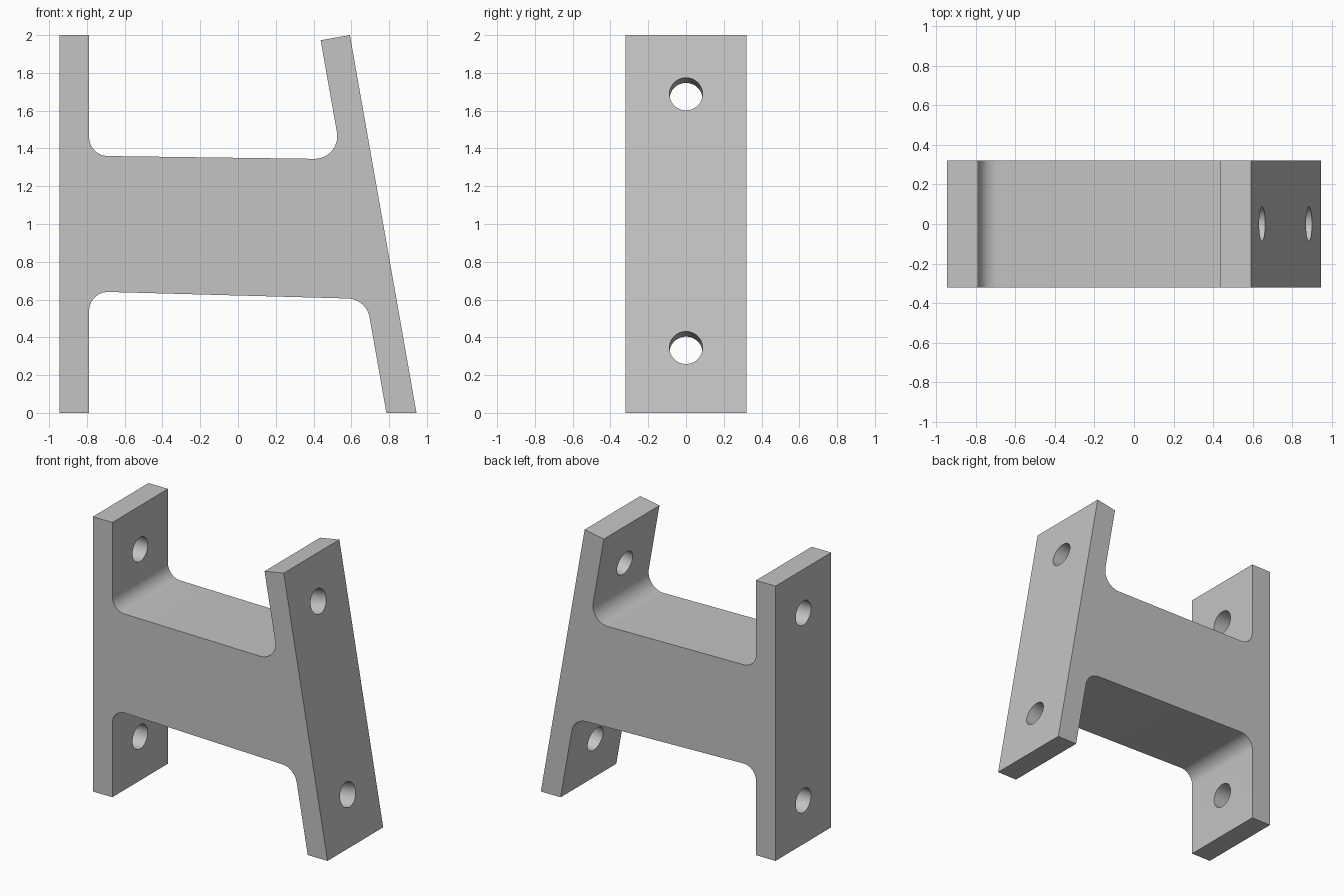
import bpy
import bmesh
import math
from mathutils import Vector

cube = bpy.data.objects.get("Cube")
if cube:
    bpy.data.objects.remove(cube, do_unlink=True)

HALF_DEPTH = 0.32
HALF_WIDTH = 0.945
THICK = 0.157
TILT = math.radians(10)
HOLE_R = 0.0875

grey = bpy.data.materials.new("plain grey")
grey.use_nodes = True
colour = (0.55, 0.55, 0.55, 1)
grey.diffuse_color = colour
grey.node_tree.nodes["Principled BSDF"].inputs["Base Color"].default_value = colour


def outer_x(z):
    """Outer face of the leaning plate."""
    return HALF_WIDTH - math.tan(TILT) * z


def inner_x(z):
    """Inner face of the leaning plate."""
    return outer_x(z) - THICK / math.cos(TILT)


def fillet(prev, corner, nxt, r, steps=14):
    """Points of a rounded corner."""
    c = Vector(corner)
    a = (Vector(prev) - c).normalized()
    b = (Vector(nxt) - c).normalized()
    half = a.angle(b) / 2
    centre = c + (a + b).normalized() * (r / math.sin(half))
    start = c + a * (r / math.tan(half)) - centre
    end = c + b * (r / math.tan(half)) - centre
    sweep = start.angle(end)
    return [centre + (start * math.sin((1 - i / steps) * sweep)
                      + end * math.sin(i / steps * sweep)) / math.sin(sweep)
            for i in range(steps + 1)]


# Side profile: (x, z, fillet radius), counter-clockwise
left_in = -HALF_WIDTH + THICK
profile = [
    (-HALF_WIDTH, 0, 0), (left_in, 0, 0),
    (left_in, 0.643, 0.1), (inner_x(0.603), 0.603, 0.12),
    (inner_x(0), 0, 0), (outer_x(0), 0, 0), (outer_x(2), 2, 0),
    (outer_x(2) - THICK * math.cos(TILT), 2 - THICK * math.sin(TILT), 0),
    (inner_x(1.343), 1.343, 0.12), (left_in, 1.361, 0.1),
    (left_in, 2, 0), (-HALF_WIDTH, 2, 0),
]
outline = []
for i, (x, z, r) in enumerate(profile):
    if r:
        after = profile[(i + 1) % len(profile)]
        outline += fillet(profile[i - 1][:2], (x, z), after[:2], r)
    else:
        outline.append(Vector((x, z)))

# Bracket body extruded through its depth
bm = bmesh.new()
face = bm.faces.new([bm.verts.new((p.x, -HALF_DEPTH, p.y)) for p in outline])
grown = bmesh.ops.extrude_face_region(bm, geom=[face])["geom"]
bmesh.ops.translate(bm, vec=(0, 2 * HALF_DEPTH, 0),
                    verts=[v for v in grown if isinstance(v, bmesh.types.BMVert)])
bmesh.ops.recalc_face_normals(bm, faces=bm.faces)
mesh = bpy.data.meshes.new("bracket")
bm.to_mesh(mesh)
bm.free()
mesh.materials.append(grey)
bracket = bpy.data.objects.new("bracket", mesh)
bpy.context.collection.objects.link(bracket)


def drill(x, z, tilt):
    """Bore a bolt hole square to a plate."""
    bpy.ops.mesh.primitive_cylinder_add(vertices=48, radius=HOLE_R, depth=0.5,
                                        location=(x, 0, z),
                                        rotation=(0, math.pi / 2 - tilt, 0))
    cutter = bpy.context.object
    cutter.name = "hole_cutter"
    cutter.hide_render = True
    cutter.data.materials.append(grey)
    bpy.ops.object.select_all(action='DESELECT')
    bracket.select_set(True)
    bpy.context.view_layer.objects.active = bracket
    cut = bracket.modifiers.new("bolt_hole", 'BOOLEAN')
    cut.operation = 'DIFFERENCE'
    cut.solver = 'EXACT'
    cut.object = cutter
    bpy.ops.object.modifier_apply(modifier=cut.name)
    bpy.data.objects.remove(cutter, do_unlink=True)


# Two bolt holes in each plate
for z in (0.318, 1.682):
    drill(-HALF_WIDTH + THICK / 2, z, 0)
for z in (0.345, 1.688):
    drill(outer_x(z), z, TILT)

bpy.ops.object.shade_smooth_by_angle(angle=math.radians(30))
